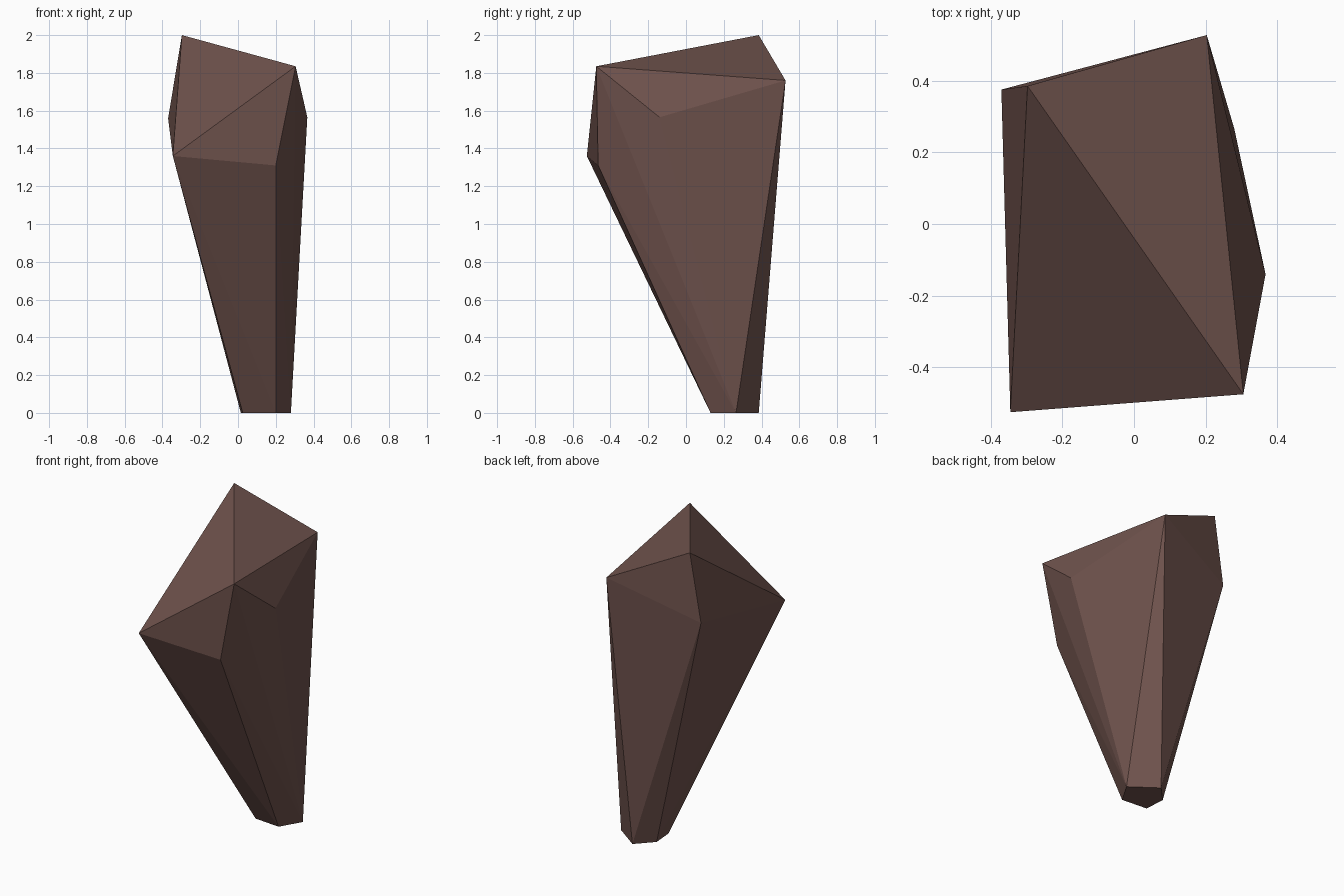
import bpy
import bmesh

if "Cube" in bpy.data.objects:
    bpy.data.objects.remove(bpy.data.objects["Cube"])

# One brown stone colour
brown = bpy.data.materials.new("stone_brown")
brown.diffuse_color = (0.16, 0.086, 0.074, 1)
brown.use_nodes = True
brown.node_tree.nodes["Principled BSDF"].inputs["Base Color"].default_value = brown.diffuse_color

# Corners of the faceted shard: small foot, wide shoulder, slanted top
foot = [(0.28, 0.265), (0.115, 0.385), (0.015, 0.28), (0.025, 0.145), (0.2, 0.13)]
shoulder = [(0.2, -0.465, 1.31), (-0.345, -0.525, 1.36),
            (-0.37, 0.375, 1.56), (0.367, -0.14, 1.565)]
crown = [(-0.297, 0.385, 2.0), (0.305, -0.475, 1.835), (0.203, 0.527, 1.76)]

# Wrap the corners in a convex skin
bm = bmesh.new()
for co in [(x, y, 0) for x, y in foot] + shoulder + crown:
    bm.verts.new(co)
bmesh.ops.convex_hull(bm, input=bm.verts[:])
bmesh.ops.recalc_face_normals(bm, faces=bm.faces[:])

mesh = bpy.data.meshes.new("rock_shard")
bm.to_mesh(mesh)
bm.free()
mesh.materials.append(brown)
rock = bpy.data.objects.new("rock_shard", mesh)
bpy.context.collection.objects.link(rock)
